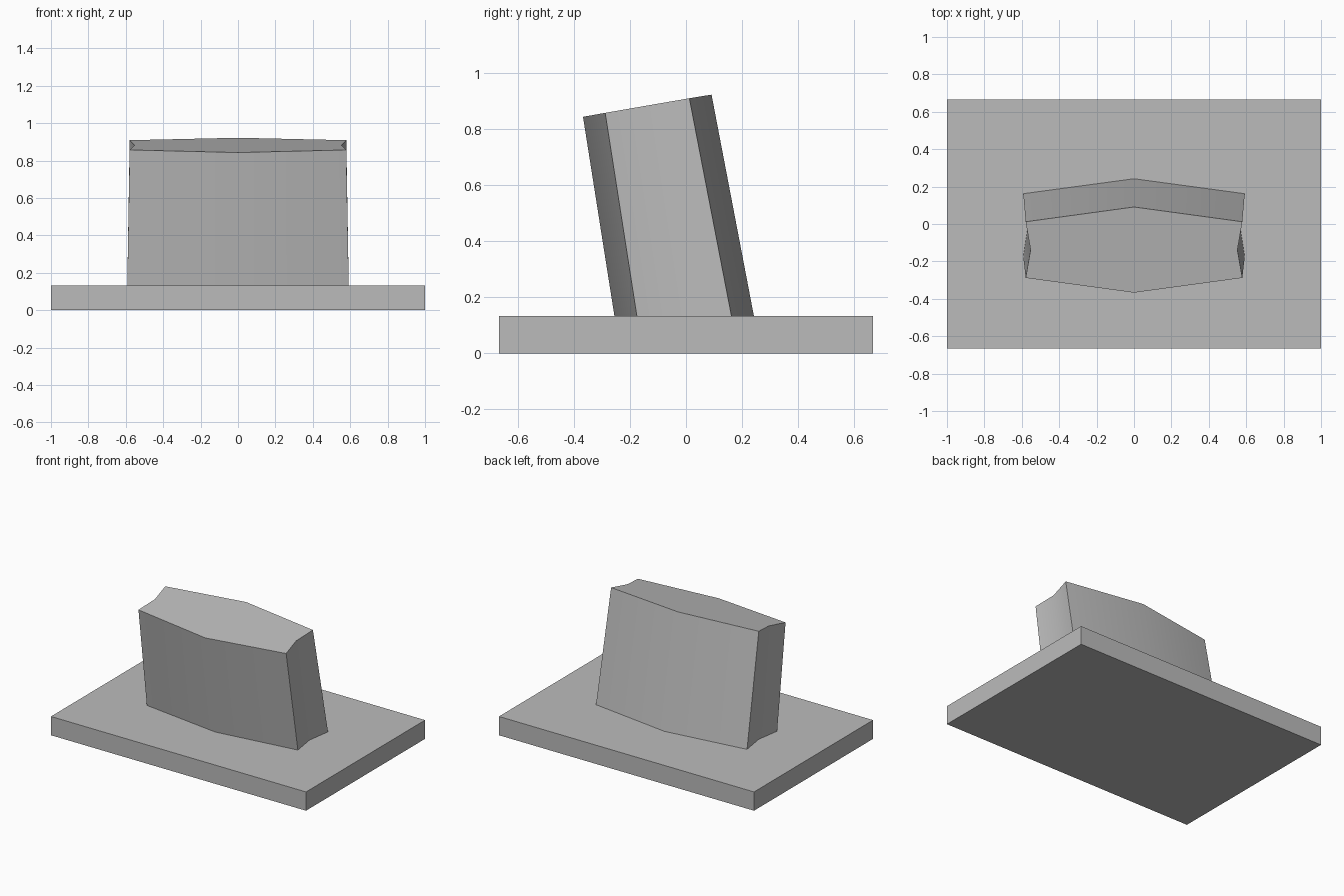
import bpy, bmesh, math

cube = bpy.data.objects.get("Cube")
if cube:
    bpy.data.objects.remove(cube, do_unlink=True)

grey = bpy.data.materials.new("stone_grey")
grey.use_nodes = True
grey.diffuse_color = (0.5, 0.5, 0.5, 1)
bsdf = grey.node_tree.nodes["Principled BSDF"]
bsdf.inputs["Base Color"].default_value = grey.diffuse_color
bsdf.inputs["Roughness"].default_value = 0.8

PLINTH_TOP = 0.133


def add_object(name, bm):
    bmesh.ops.recalc_face_normals(bm, faces=bm.faces[:])
    mesh = bpy.data.meshes.new(name)
    bm.to_mesh(mesh)
    bm.free()
    mesh.materials.append(grey)
    obj = bpy.data.objects.new(name, mesh)
    bpy.context.collection.objects.link(obj)
    return obj


def outline(right_half):
    """Close a half outline (front centre to back centre) by mirroring it in x."""
    return right_half + [(-x, y, z) for x, y, z in reversed(right_half[1:-1])]


# Flat rectangular plinth
bm = bmesh.new()
bmesh.ops.create_cube(bm, size=1)
bmesh.ops.scale(bm, vec=(2, 1.333, PLINTH_TOP), verts=bm.verts)
bmesh.ops.translate(bm, vec=(0, 0, PLINTH_TOP / 2), verts=bm.verts)
add_object("plinth", bm)

# Forward-leaning block: bowed front and back, hollowed sides
foot = [(x, y, PLINTH_TOP) for x, y in
        [(0, -0.255), (0.592, -0.175), (0.566, -0.007), (0.592, 0.162), (0, 0.242)]]
crown = [(0, -0.367, 0.843), (0.579, -0.288, 0.857), (0.553, -0.139, 0.883),
         (0.579, 0.012, 0.909), (0, 0.091, 0.922)]
bm = bmesh.new()
low, high = [[bm.verts.new(p) for p in outline(half)] for half in (foot, crown)]
bm.faces.new(low)
bm.faces.new(high)
for i in range(len(low)):
    j = (i + 1) % len(low)
    bm.faces.new((low[i], low[j], high[j], high[i]))
block = add_object("leaning_block", bm)

# Soft shading over the shallow bends, crisp rims and corners
bpy.ops.object.select_all(action='DESELECT')
block.select_set(True)
bpy.context.view_layer.objects.active = block
bpy.ops.object.shade_smooth_by_angle(angle=math.radians(30))
